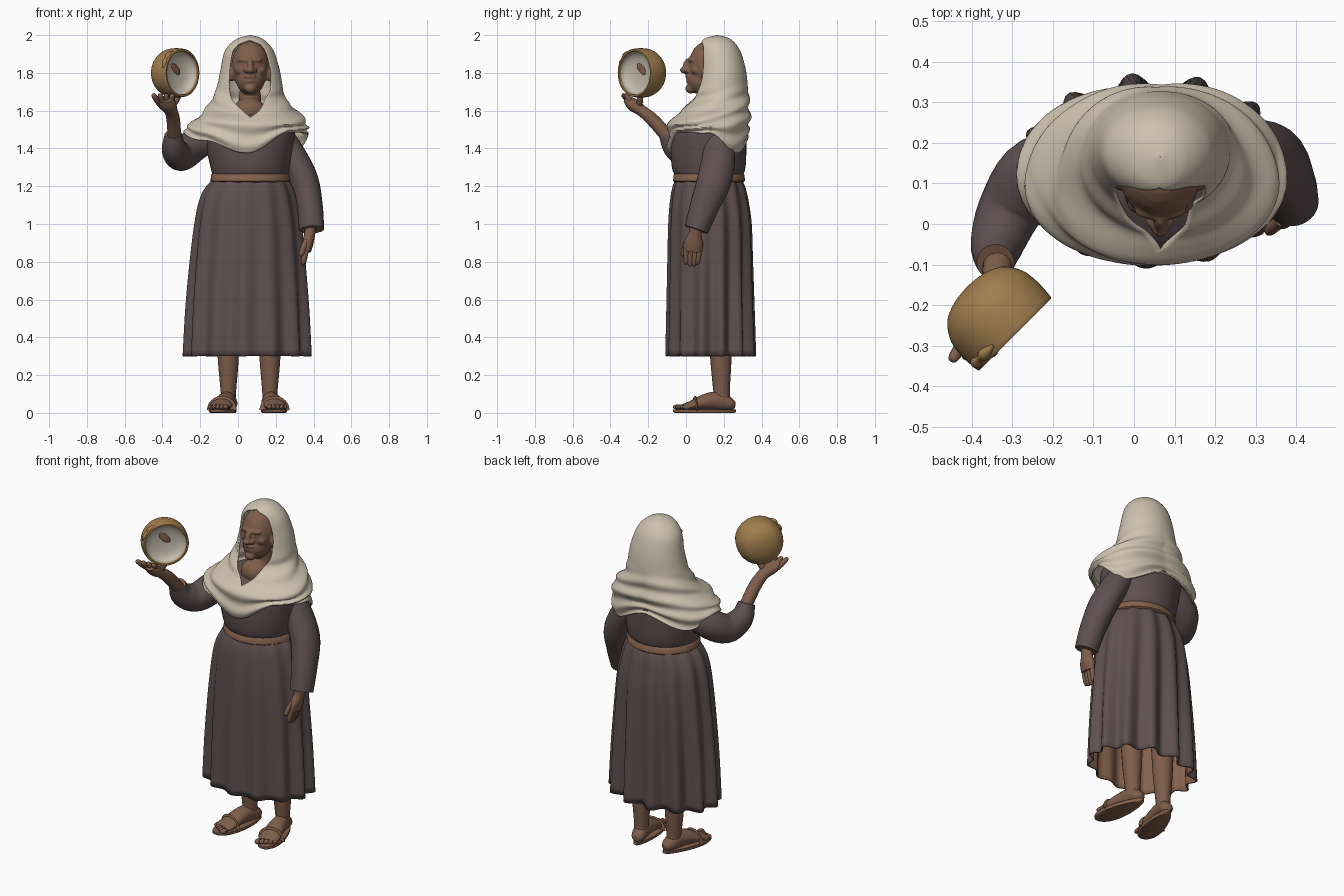
import bpy, bmesh
from math import sin, cos, asin, pi, radians, floor
from mathutils import Vector, Matrix, Euler

cube = bpy.data.objects.get("Cube")
if cube:
    bpy.data.objects.remove(cube)


def material(name, r, g, b):
    m = bpy.data.materials.new(name)
    m.use_nodes = True
    m.diffuse_color = (r, g, b, 1)
    m.node_tree.nodes["Principled BSDF"].inputs["Base Color"].default_value = (r, g, b, 1)
    return m


DRESS = material("dark plum cloth", .115, .08, .08)
VEIL = material("cream cloth", .62, .54, .43)
SKIN = material("brown skin", .21, .11, .07)
BELT = material("tan leather", .235, .122, .072)
GOLD = material("ochre gourd", .36, .21, .075)
LINING = material("pale lining", .54, .49, .41)


def finish(name, bm, mats, world=None):
    me = bpy.data.meshes.new(name)
    bm.to_mesh(me)
    bm.free()
    for m in mats:
        me.materials.append(m)
    me.shade_smooth()
    me.set_sharp_from_angle(angle=radians(50))
    ob = bpy.data.objects.new(name, me)
    bpy.context.scene.collection.objects.link(ob)
    if world:
        ob.matrix_world = world
    return ob


def spline(rows, n):
    """Resample rows of numbers along a smooth curve."""
    out, last = [], len(rows) - 1
    for i in range(n + 1):
        t = i / n * last
        k = min(int(t), last - 1)
        f = t - k
        quad = [rows[max(0, min(last, k + d))] for d in (-1, 0, 1, 2)]
        out.append([b + .5 * f * (c - a + f * (2*a - 5*b + 4*c - d + f * (3*(b - c) + d - a)))
                    for a, b, c, d in zip(*quad)])
    return out


def loft(name, rings, mats, closed=True, caps=True, world=None):
    """Skin a list of rings; the caps take the last material."""
    bm = bmesh.new()
    rows = [[bm.verts.new(p) for p in ring] for ring in rings]
    n = len(rows[0])
    for lo, hi in zip(rows, rows[1:]):
        for j in range(n if closed else n - 1):
            k = (j + 1) % n
            bm.faces.new((lo[j], lo[k], hi[k], hi[j]))
    if caps:
        for ring in (rows[0][::-1], rows[-1]):
            bm.faces.new(ring).material_index = len(mats) - 1
    bmesh.ops.remove_doubles(bm, verts=bm.verts[:], dist=.00005)
    return finish(name, bm, mats, world)


def angles(n):
    return [2 * pi * j / n for j in range(n)]


def ellipse(z, cx, cy, rx, ry, n=48):
    return [(cx + rx * cos(a), cy + ry * sin(a), z) for a in angles(n)]


def tube(name, rows, mats, steps=14, sides=20, ref=(0, 0, 1), world=None):
    """Sweep an ellipse along rows of x, y, z, width, height."""
    pts = spline(rows, steps)
    pos = [Vector(p[:3]) for p in pts]
    rings = []
    for i, p in enumerate(pts):
        t = (pos[min(i + 1, steps)] - pos[max(i - 1, 0)]).normalized()
        u = t.cross(Vector(ref)).normalized()
        v = t.cross(u)
        rings.append([pos[i] + u * p[3] * cos(a) + v * p[4] * sin(a) for a in angles(sides)])
    return loft(name, rings, mats, world=world)


def finger(name, start, end, r):
    s, e = Vector(start), Vector(end)
    rows = [(*s.lerp(e, f), r * k, r * k) for f, k in ((0, .9), (.5, 1), (.9, .8), (1, .25))]
    return tube(name, rows, [SKIN], 8, 10, (0, 1, 0))


def balls(name, parts, mat, world=None):
    """Ellipsoids given as location, size and rotation in degrees."""
    bm = bmesh.new()
    for loc, size, rot in parts:
        m = Matrix.LocRotScale(Vector(loc), Euler([radians(r) for r in rot]), Vector(size))
        bmesh.ops.create_uvsphere(bm, u_segments=24, v_segments=14, radius=1, matrix=m)
    return finish(name, bm, [mat], world)


def thicken(ob, amount, inner=0):
    mod = ob.modifiers.new("thickness", 'SOLIDIFY')
    mod.thickness = amount
    mod.offset = -1
    mod.material_offset = inner


# Pleated skirt, with a tan inside
skirt = []
for z, cx, cy, rx, ry, amp in spline([
        (.3, .052, .125, .325, .222, .021), (.55, .052, .125, .315, .219, .017),
        (.8, .053, .125, .298, .217, .012), (1, .055, .125, .278, .214, .009),
        (1.12, .055, .122, .256, .203, .007), (1.19, .06, .12, .23, .19, .006),
        (1.235, .065, .12, .197, .174, .004)], 28):
    ring = []
    for a in angles(156):
        w = amp * (1 + .35 * sin(a)) * cos(13 * (a - radians(72)))
        ring.append((cx + (rx + w) * cos(a), cy + (ry + w) * sin(a), z))
    skirt.append(ring)
thicken(loft("skirt", skirt, [DRESS, BELT], caps=False), .008, 1)

# Bodice and belt
loft("bodice", [ellipse(*r) for r in spline([
    (1.22, .065, .12, .185, .165), (1.25, .065, .122, .196, .176), (1.3, .065, .12, .21, .195),
    (1.42, .06, .12, .232, .2), (1.52, .06, .13, .24, .185), (1.58, .06, .15, .18, .13),
    (1.61, .065, .15, .08, .08)], 20)], [DRESS])
loft("belt", [ellipse(z, .065, .122, .2 + d, .18 + d) for z, d in (
    (1.22, 0), (1.228, .01), (1.26, .008), (1.27, -.002))], [BELT])

# Sleeves
tube("right_sleeve", [(-.11, .15, 1.49, .08, .08), (-.235, .13, 1.415, .088, .086),
                      (-.303, .04, 1.362, .08, .082), (-.338, -.05, 1.4, .066, .068),
                      (-.342, -.095, 1.475, .046, .05)], [DRESS, BELT], 20, 24)
tube("left_sleeve", [(.18, .16, 1.51, .07, .07), (.25, .178, 1.42, .074, .082),
                     (.342, .155, 1.25, .077, .092), (.378, .1, 1.1, .07, .078),
                     (.39, .055, .97, .066, .064)], [DRESS, BELT], 20, 24, (0, 1, 0))

# Raised forearm and hand
tube("right_forearm", [(-.335, -.07, 1.43, .036, .036), (-.342, -.17, 1.545, .036, .035),
                       (-.355, -.235, 1.6, .036, .03), (-.375, -.28, 1.632, .052, .034),
                       (-.385, -.312, 1.66, .046, .02)], [SKIN])
for i in range(4):
    finger("right_finger", (-.415 + .022 * i, -.285, 1.632), (-.45 + .034 * i, -.337 + .006 * i, 1.688), .0155)
finger("right_thumb", (-.36, -.25, 1.61), (-.31, -.24, 1.68), .017)

# Lowered hand
tube("left_hand", [(.388, .05, 1.0, .03, .032), (.38, .048, .95, .029, .034),
                   (.37, .04, .9, .03, .051), (.362, .036, .855, .024, .048)],
     [SKIN], 12, 16, (0, 1, 0))
for i in range(4):
    finger("left_finger", (.364, .002 + .023 * i, .88), (.342, .0 + .02 * i, .785 - .01 * (i in (1, 2))), .0155)
finger("left_thumb", (.362, .008, .915), (.33, -.02, .83), .016)

# Head, neck and face blended into one smooth form
face = [((.06, .08, 1.6), (.085, .07, .07), (0, 0, 0)),         # upper chest
        ((.063, .14, 1.65), (.06, .06, .13), (0, 0, 0)),        # neck
        ((.065, .12, 1.835), (.1, .107, .135), (0, 0, 0)),      # skull
        ((.065, .088, 1.765), (.076, .083, .082), (0, 0, 0)),   # jaw
        ((.065, .025, 1.717), (.032, .029, .026), (0, 0, 0)),   # chin
        ((.065, .033, 1.868), (.066, .024, .016), (0, 0, 0)),   # brow
        ((.065, .003, 1.838), (.017, .02, .042), (-16, 0, 0)),  # nose bridge
        ((.065, -.01, 1.814), (.022, .022, .017), (0, 0, 0)),   # nose tip
        ((.065, .012, 1.781), (.032, .016, .012), (0, 0, 0)),   # upper lip
        ((.065, .014, 1.757), (.028, .014, .011), (0, 0, 0))]   # lower lip
for s in (-1, 1):
    face += [((.065 + s * .022, .008, 1.812), (.014, .017, .013), (0, 0, 0)),   # nostril
             ((.065 + s * .05, .053, 1.815), (.033, .028, .026), (0, 0, 0)),    # cheek
             ((.065 + s * .1, .108, 1.795), (.016, .026, .042), (0, 0, 0))]     # ear
head = balls("head", face, SKIN)
blend = head.modifiers.new("blend", 'REMESH')
blend.mode = 'VOXEL'
blend.voxel_size = .006
blend.use_smooth_shade = True
soften = head.modifiers.new("soften", 'SMOOTH')
soften.factor = .5
soften.iterations = 3

# Veil wrapped over the head and shoulders, open at the face
HEM = (1.485, 1.375, 1.47, 1.41, 1.475, 1.445, 1.375, 1.485)


def hem(a):
    t = (a / (pi / 4)) % 8
    k = floor(t) % 8
    f = .5 - .5 * cos(pi * (t - floor(t)))
    return HEM[k] * (1 - f) + HEM[(k + 1) % 8] * f


veil = []
for z, cx, cy, rx, ry, gap in spline([
        (1.4, .045, .115, .323, .208, 0), (1.46, .045, .115, .326, .211, 0),
        (1.53, .055, .12, .308, .212, 0), (1.565, .066, .132, .28, .204, 0),
        (1.6, .068, .155, .245, .178, .042), (1.66, .057, .176, .197, .157, .088),
        (1.71, .062, .182, .178, .147, .11), (1.81, .064, .186, .158, .132, .11),
        (1.9, .06, .177, .136, .117, .094), (1.945, .06, .17, .11, .1, .066),
        (1.975, .062, .165, .076, .076, 0), (1.99, .064, .165, .045, .045, 0),
        (2.0, .065, .165, .001, .001, 0)], 72):
    g = asin(min(.95, max(0, gap) / rx))
    fade = min(1, max(0, (1.74 - z) / .12))
    ring = []
    for j in range(97):
        a = -pi / 2 + g + (2 * pi - 2 * g) * j / 96
        w = .008 * fade * sin(68 * (z - .07 * sin(a)) + 1.5 * cos(a))
        square = 1 + .09 * fade * max(0, sin(a)) * abs(sin(2 * a))
        u = max(0, (1.53 - z) / .13)
        zz = 1.53 - u * (1.53 - hem(a)) if u else z
        ring.append((cx + (rx * square + w) * cos(a), cy + (ry * square + w) * sin(a), zz))
    veil.append(ring)
thicken(loft("veil", veil, [VEIL], closed=False, caps=False), .009)

# Hollow gourd drum, opening forward and to the side
axis = Vector((.7, -.7, 0)).normalized()
rim = Vector((-.293, -.273, 1.8))
DRUM = Matrix.Translation(rim) @ axis.to_track_quat('Z', 'Y').to_matrix().to_4x4()


def lathe(name, profile, mat):
    return loft(name, [ellipse(z, 0, 0, r, r) for z, r in profile], [mat], world=DRUM, caps=False)


lathe("drum_shell", spline([(-.168, .001), (-.162, .05), (-.142, .095), (-.1, .124), (-.05, .131),
                            (-.004, .128)], 20) + [(0, .125), (0, .116), (-.012, .114)], GOLD)
lathe("drum_lining", spline([(-.004, .116), (-.03, .111), (-.05, .087), (-.06, .04), (-.062, .001)], 14), LINING)
balls("drum_patch", [((0, .02, -.052), (.04, .02, .004), (0, 0, -42))], BELT, DRUM)
side_axis = Vector((-.7, -.7, 0)).normalized()
tube("drum_tie", [(*(rim - axis * .02 + side_axis * .128 * cos(p) + Vector((0, 0, .128 * sin(p)))), r, r)
                  for p, r in ((radians(12), .004), (radians(24), .014), (radians(36), .009),
                               (radians(48), .015), (radians(64), .004))], [GOLD], 20, 14, axis)

# Legs, feet and sandals
for side, x, turn in (("right", -.053, -14), ("left", .17, 10)):
    W = Matrix.LocRotScale(Vector((x, .18, 0)), Euler((0, 0, radians(turn))), None)
    tube(side + "_leg", [(0, .012, .07, .038, .042), (0, .008, .13, .042, .045),
                         (0, .005, .28, .055, .056), (0, 0, .5, .065, .065)], [SKIN],
         ref=(0, 1, 0), world=W)
    tube(side + "_foot", [(0, .08, .04, .018, .018), (0, .055, .045, .038, .034),
                          (0, 0, .062, .043, .05), (0, -.07, .06, .05, .044),
                          (0, -.15, .04, .06, .026), (0, -.2, .03, .054, .015)], [SKIN], world=W)
    inner = 1 if side == "right" else -1
    balls(side + "_toes", [((inner * (.044 - .023 * i), -.222 + .009 * i, .031),
                            (.015 - .001 * i, .024, .013), (0, 0, 0)) for i in range(5)], SKIN, W)
    loft(side + "_sole", [[(k * (.048 - .014 * sin(a)) * cos(a) * 1.28, -.083 + k * .17 * sin(a), z)
                           for a in angles(36)] for z, k in ((0, .94), (.006, 1), (.019, 1))],
         [BELT], world=W)
    tube(side + "_strap", [(.064 * cos(pi * k / 6), -.135, .012 + .06 * sin(pi * k / 6), .018, .004)
                           for k in range(7)], [BELT], 16, 10, (0, 1, 0), W)
